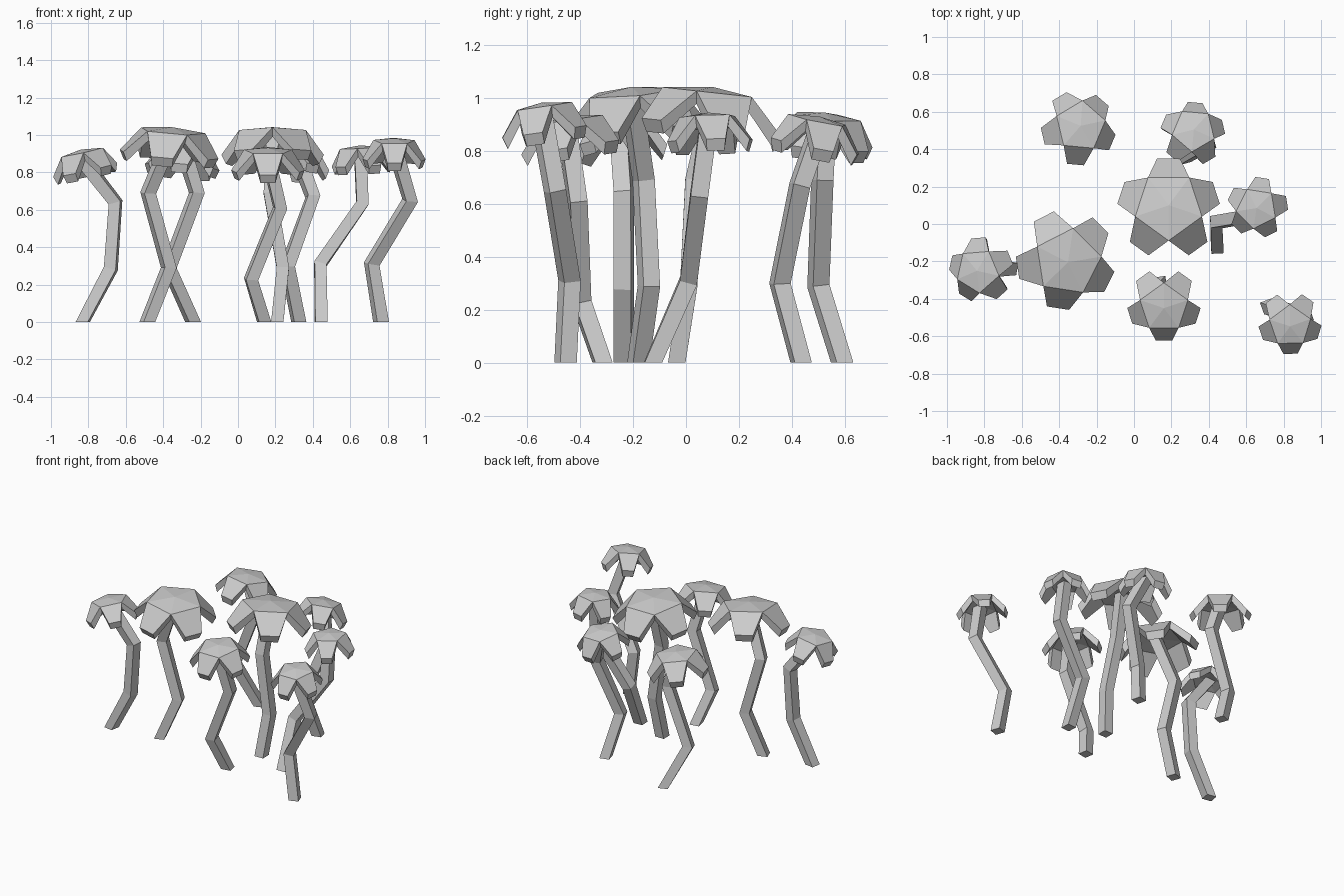
import bpy, bmesh, math
from mathutils import Vector, Matrix

if "Cube" in bpy.data.objects:
    bpy.data.objects.remove(bpy.data.objects["Cube"])


def finish(name, bm):
    bmesh.ops.recalc_face_normals(bm, faces=bm.faces[:])
    me = bpy.data.meshes.new(name)
    bm.to_mesh(me)
    bm.free()
    ob = bpy.data.objects.new(name, me)
    bpy.context.collection.objects.link(ob)


# Bent trunk: a square section swept along a short path
def trunk(name, path, turn, half=0.033):
    pts = [Vector(p) for p in path]
    bm = bmesh.new()
    rings = []
    for i, p in enumerate(pts):
        if i == 0:
            t = Vector((0, 0, 1))  # flat cut on the ground
        else:
            t = (p - pts[i - 1]).normalized()
            if i < len(pts) - 1:
                t = (t + (pts[i + 1] - p).normalized()).normalized()
        u = Vector((math.cos(turn), math.sin(turn), 0))
        u = (u - t * u.dot(t)).normalized()
        v = t.cross(u)
        rings.append([bm.verts.new(p + u * a * half + v * b * half)
                      for a, b in ((-1, -1), (1, -1), (1, 1), (-1, 1))])
    for r0, r1 in zip(rings, rings[1:]):
        for k in range(4):
            bm.faces.new((r0[k], r0[(k + 1) % 4], r1[(k + 1) % 4], r1[k]))
    bm.faces.new(rings[0][::-1])
    bm.faces.new(rings[-1])
    finish(name, bm)


# One five-frond star sheet; returns its outline vertices in order
def star_sheet(bm, radius, phase, cap_drop, tip_drop, scale, z):
    def vert(x, y, h):
        return bm.verts.new((x * scale, y * scale, h + z))

    apex = vert(0, 0, 0)
    notch = []
    for k in range(5):
        a = math.radians(phase + 72 * k - 36)
        notch.append(vert(0.7 * radius * math.cos(a),
                          0.7 * radius * math.sin(a), -cap_drop))
    outline = []
    for k in range(5):
        n0, n1 = notch[k], notch[(k + 1) % 5]
        a = math.radians(phase + 72 * k)
        c, s, w = math.cos(a), math.sin(a), 0.23
        t0 = vert(radius * (c + s * w), radius * (s - c * w), -tip_drop)
        t1 = vert(radius * (c - s * w), radius * (s + c * w), -tip_drop)
        bm.faces.new((apex, n0, n1))
        bm.faces.new((n0, t0, t1, n1))
        outline += [n0, t0, t1]
    return outline


# Crown: shallow cap with drooping fronds, an upper and a lower sheet joined at the rim
def crown(name, centre, radius, phase, tilt, thick):
    bm = bmesh.new()
    cap_drop = 0.07 * radius + 0.003
    tip_drop = 0.36 * radius + 0.05
    upper = star_sheet(bm, radius, phase, cap_drop, tip_drop, 1, 0)
    lower = star_sheet(bm, radius, phase, cap_drop, tip_drop, 0.91, -thick)
    for k in range(15):
        j = (k + 1) % 15
        bm.faces.new((upper[k], lower[k], lower[j], upper[j]))
    up = Vector((tilt[0], tilt[1], 1)).normalized()
    rot = Vector((0, 0, 1)).rotation_difference(up).to_matrix().to_4x4()
    bm.transform(Matrix.Translation(centre) @ rot)
    finish(name, bm)


# crown apex, radius, phase, tilt, trunk turn, trunk points (base, two bends)
trees = [
    ((-0.285, 0.525, 0.945), 0.197, 265, (0.1, 0.1), 20,
     (-0.24, 0.59, 0), (-0.37, 0.50, 0.29), (-0.22, 0.515, 0.69)),
    ((0.32, 0.505, 0.93), 0.17, 13, (0.06, 0.2), 15,
     (0.325, 0.435, 0), (0.265, 0.355, 0.30), (0.40, 0.43, 0.67)),
    ((0.185, 0.1, 1.042), 0.268, 90, (0.0, 0.11), 0,
     (0.21, -0.035, 0), (0.24, 0.01, 0.29), (0.17, 0.03, 0.69)),
    ((0.655, 0.085, 0.945), 0.16, 9, (-0.05, -0.03), 3,
     (0.445, -0.125, 0), (0.44, 0.01, 0.31), (0.665, 0.05, 0.635)),
    ((-0.353, -0.205, 1.042), 0.262, 261, (0.08, -0.09), 20,
     (-0.485, -0.18, 0), (-0.37, -0.14, 0.29), (-0.48, -0.16, 0.69)),
    ((-0.84, -0.25, 0.922), 0.172, 23, (-0.22, -0.04), -10,
     (-0.83, -0.235, 0), (-0.68, -0.235, 0.285), (-0.655, -0.235, 0.64)),
    ((0.16, -0.45, 0.932), 0.192, 270, (0.0, -0.15), 10,
     (0.14, -0.315, 0), (0.07, -0.395, 0.23), (0.225, -0.41, 0.61)),
    ((0.835, -0.547, 0.982), 0.165, 271, (0.01, -0.15), 20,
     (0.765, -0.455, 0), (0.715, -0.44, 0.31), (0.92, -0.495, 0.65)),
]

for i, (apex, radius, phase, tilt, turn, *path) in enumerate(trees, 1):
    thick = 0.038 + 0.04 * radius
    top = (apex[0], apex[1], apex[2] - thick)
    trunk(f"trunk_{i}", path + [top], math.radians(turn))
    crown(f"crown_{i}", apex, radius, phase, tilt, thick)
